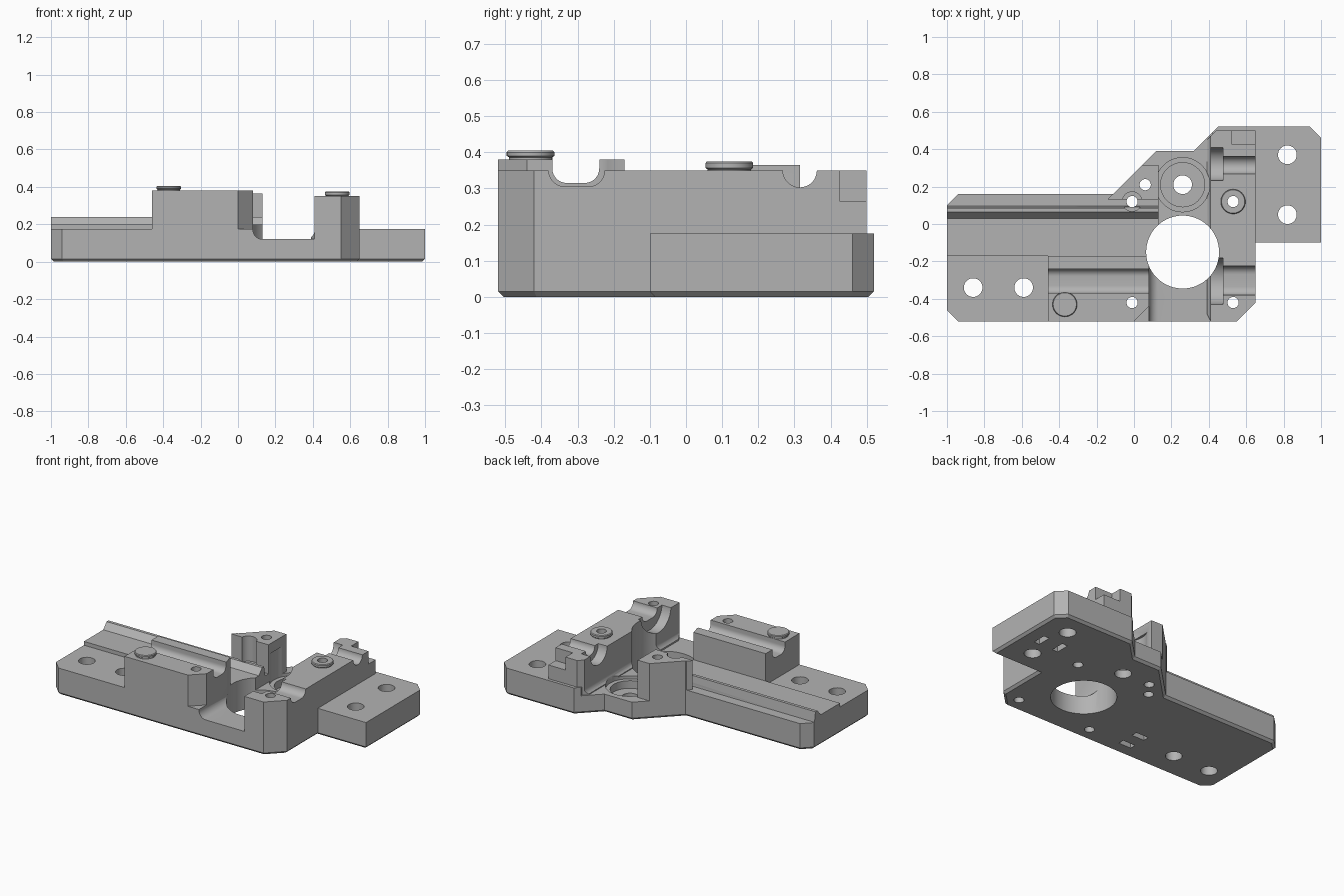
import bpy, bmesh
from math import sin, cos, pi

if "Cube" in bpy.data.objects:
    bpy.data.objects.remove(bpy.data.objects["Cube"], do_unlink=True)

grey = bpy.data.materials.new("machined grey")
grey.use_nodes = True
grey.diffuse_color = (0.45, 0.45, 0.45, 1)
grey.node_tree.nodes["Principled BSDF"].inputs["Base Color"].default_value = grey.diffuse_color


def prism(name, pts, lo, hi, axis="Z", bottom_bevel=0):
    """Extrude a 2D outline from lo to hi along one axis."""
    place = {"X": lambda u, v, w: (w, u, v),
             "Y": lambda u, v, w: (u, w, v),
             "Z": lambda u, v, w: (u, v, w)}[axis]
    bm = bmesh.new()
    low = [bm.verts.new(place(u, v, lo)) for u, v in pts]
    high = [bm.verts.new(place(u, v, hi)) for u, v in pts]
    base = bm.faces.new(low)
    bm.faces.new(high)
    for i in range(len(pts)):
        j = (i + 1) % len(pts)
        bm.faces.new((low[i], low[j], high[j], high[i]))
    bmesh.ops.recalc_face_normals(bm, faces=bm.faces)
    if bottom_bevel:
        bmesh.ops.bevel(bm, geom=list(base.edges), offset=bottom_bevel, segments=1,
                        affect="EDGES")
    mesh = bpy.data.meshes.new(name)
    bm.to_mesh(mesh)
    bm.free()
    mesh.materials.append(grey)
    obj = bpy.data.objects.new(name, mesh)
    bpy.context.collection.objects.link(obj)
    return obj


def rect(u0, u1, v0, v1):
    return [(u0, v0), (u1, v0), (u1, v1), (u0, v1)]


def circle(u, v, r, n=48):
    return [(u + r * cos(2 * pi * i / n), v + r * sin(2 * pi * i / n)) for i in range(n)]


def trough(u0, u1, floor, r, top=0.6, n=8):
    """Open-topped slot section with rounded bottom corners."""
    arc = [i * pi / 2 / n for i in range(n + 1)]
    left = [(u0 + r - r * cos(a), floor + r - r * sin(a)) for a in arc]
    right = [(u1 - r + r * sin(a), floor + r - r * cos(a)) for a in arc]
    return [(u0, top)] + left + right + [(u1, top)]


def combine(target, tool, operation):
    mod = target.modifiers.new(operation.lower(), "BOOLEAN")
    mod.operation, mod.object, mod.solver = operation, tool, "EXACT"
    bpy.context.view_layer.objects.active = target
    bpy.ops.object.modifier_apply(modifier=mod.name)
    bpy.data.objects.remove(tool, do_unlink=True)


# Stepped left wing with its ridge
wing = [(-0.6, 0), (0.3, 0), (0.3, 0.175), (0.095, 0.175), (0.085, 0.24), (0.065, 0.24),
        (0.03, 0.2), (-0.17, 0.2), (-0.17, 0.175), (-0.6, 0.175)]
body = prism("mount_body", wing, -1.1, 0.13, "X")

# Floor, plate and raised blocks
right_block = [(0.45, -0.6), (0.65, -0.6), (0.65, 0.5), (0.44, 0.5), (0.39, 0.45),
               (0.39, -0.48)]
left_block = [(-0.46, -0.6), (-0.08, -0.6), (0.1, -0.42), (0.1, -0.17), (-0.46, -0.17)]
corner_post = [(-0.14, 0.13), (0.13, 0.13), (0.13, 0.315), (0.045, 0.315), (-0.14, 0.135)]
for name, pts, top in (("floor", rect(-0.5, 0.66, -0.7, 0.7), 0.12),
                       ("side_plate", rect(0.42, 1.1, -0.3, 0.7), 0.175),
                       ("right_block", right_block, 0.35),
                       ("left_block", left_block, 0.38),
                       ("corner_post", corner_post, 0.365)):
    combine(body, prism(name, pts, 0, top), "UNION")

# Trim everything to the chamfered plan outline
outline = [(-0.94, -0.52), (0.55, -0.52), (0.65, -0.42), (0.65, -0.1), (1, -0.1), (1, 0.46),
           (0.94, 0.52), (0.45, 0.52), (0.32, 0.39), (0.12, 0.39), (-0.11, 0.16),
           (-0.94, 0.16), (-1, 0.1), (-1, -0.46)]
combine(body, prism("outline", outline, 0, 0.7, "Z", 0.015), "INTERSECT")

# Rounded clearance through the middle
cuts = [prism("front_gap", trough(0.08, 0.41, 0.12, 0.05), -0.7, -0.17, "Y"),
        prism("back_gap", trough(0.13, 0.41, 0.12, 0.04), -0.18, 0.7, "Y")]

# Rod troughs, bearing pockets and the rear notch
cuts += [prism("left_trough", trough(-0.37, -0.24, 0.315, 0.04), -0.6, 0.2, "X"),
         prism("right_trough", trough(-0.38, -0.225, 0.305, 0.045), 0.3, 0.8, "X"),
         prism("front_pocket", circle(-0.305, 0.36, 0.125), 0.35, 0.475, "X"),
         prism("rear_trough", circle(0.315, 0.35, 0.047), 0.3, 0.8, "X"),
         prism("rear_pocket", circle(0.32, 0.35, 0.088), 0.3, 0.475, "X"),
         prism("rear_notch", rect(0.525, 0.7, 0.425, 0.6), 0.265, 0.6)]

# Large opening, stepped bore, screw holes
cuts += [prism("opening", circle(0.26, -0.15, 0.195, 72), -0.1, 0.7),
         prism("bore_lip", circle(0.26, 0.21, 0.145), 0.1, 0.3),
         prism("bore", circle(0.26, 0.21, 0.118), 0.05, 0.3),
         prism("counterbore", circle(-0.01, 0.12, 0.052), 0.2, 0.6)]
for x, y, r in ((-0.86, -0.34, 0.05), (-0.59, -0.34, 0.05), (0.82, 0.37, 0.05),
                (0.82, 0.05, 0.05), (0.26, 0.21, 0.05), (-0.01, -0.42, 0.03),
                (0.53, -0.42, 0.03), (0.53, 0.12, 0.03), (0.06, 0.21, 0.03),
                (-0.01, 0.12, 0.03)):
    cuts.append(prism("screw_hole", circle(x, y, r, 32), -0.1, 0.7))

# Small slots underneath
for s in (-1, 1):
    x, y = 0.81 + s * 0.07, -0.35 + s * 0.06
    cuts.append(prism("plate_slot", rect(x - 0.02, x + 0.02, 0.16, 0.25), -0.1, 0.04))
    cuts.append(prism("wing_slot", rect(-0.335, -0.245, y - 0.02, y + 0.02), -0.1, 0.04))

for cut in cuts:
    combine(body, cut, "DIFFERENCE")


def turned(name, x, y, profile, n=48):
    """Round part lofted through (radius, height) rings, closed at both ends."""
    bm = bmesh.new()
    rings = [[bm.verts.new((u, v, z)) for u, v in circle(x, y, r, n)] for r, z in profile]
    for a, b in zip(rings, rings[1:]):
        for i in range(n):
            j = (i + 1) % n
            bm.faces.new((a[i], a[j], b[j], b[i]))
    bm.faces.new(rings[0])
    bm.faces.new(rings[-1])
    bmesh.ops.recalc_face_normals(bm, faces=bm.faces)
    mesh = bpy.data.meshes.new(name)
    bm.to_mesh(mesh)
    bm.free()
    mesh.materials.append(grey)
    obj = bpy.data.objects.new(name, mesh)
    bpy.context.collection.objects.link(obj)
    return obj


# Locating button and hollow boss on the blocks
button = turned("locating_button", -0.37, -0.43,
                [(0.06, 0.36), (0.06, 0.386), (0.066, 0.39), (0.066, 0.4), (0.062, 0.405)])
boss = turned("hollow_boss", 0.53, 0.12,
              [(0.06, 0.33), (0.06, 0.352), (0.066, 0.357), (0.066, 0.37), (0.062, 0.375)])
combine(boss, prism("boss_hole", circle(0.53, 0.12, 0.03, 32), 0.2, 0.6), "DIFFERENCE")

for obj in (body, button, boss):
    bpy.ops.object.select_all(action="DESELECT")
    obj.select_set(True)
    bpy.context.view_layer.objects.active = obj
    bpy.ops.object.shade_smooth_by_angle(angle=0.5)
